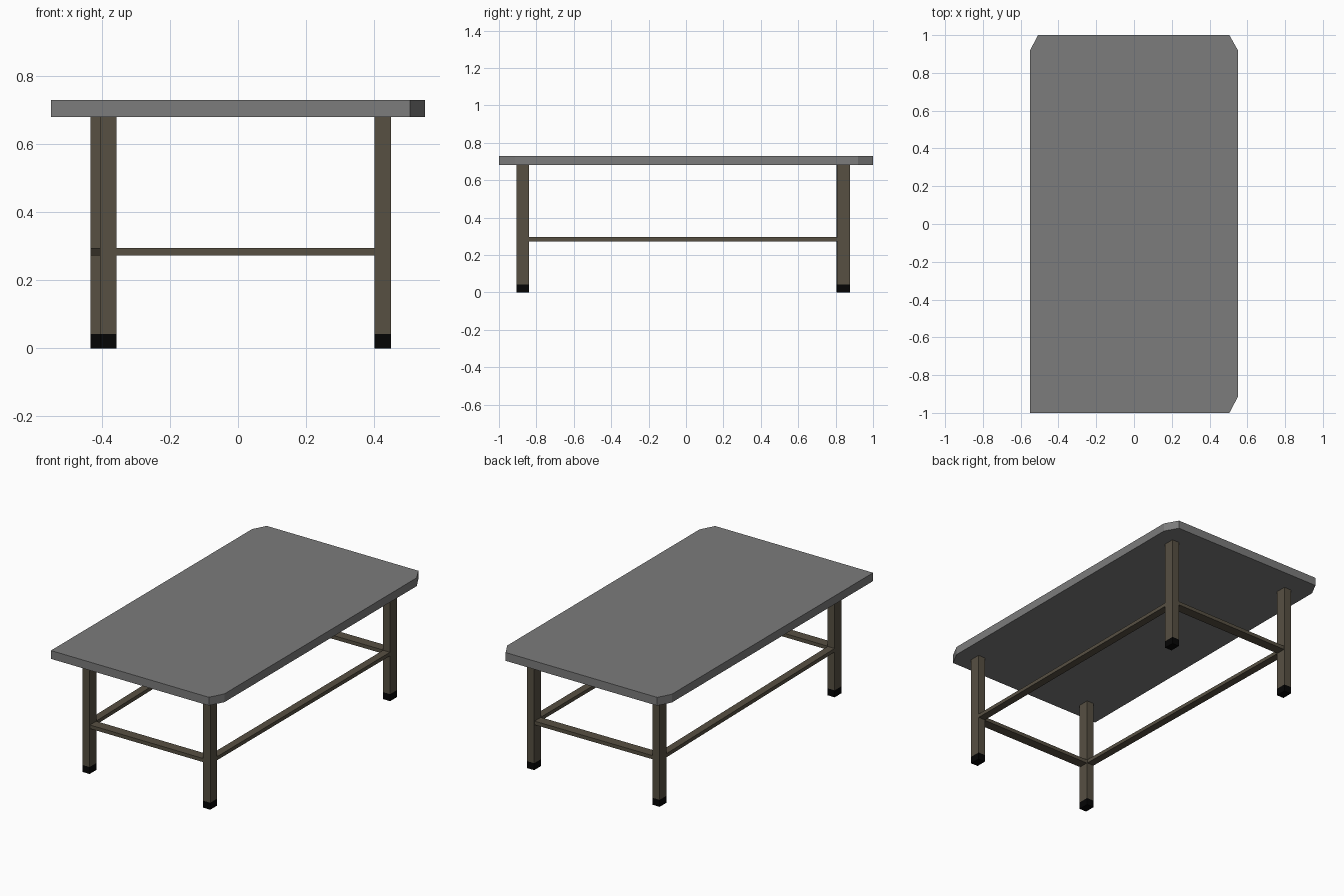
import bpy, bmesh
from mathutils import Vector

if "Cube" in bpy.data.objects:
    bpy.data.objects.remove(bpy.data.objects["Cube"])


def material(name, rgb):
    m = bpy.data.materials.new(name)
    m.diffuse_color = (*rgb, 1)
    m.use_nodes = True
    m.node_tree.nodes["Principled BSDF"].inputs["Base Color"].default_value = m.diffuse_color
    return m


grey = material("grey_top", (0.2, 0.2, 0.2))
brown = material("brown_metal", (0.095, 0.08, 0.055))
black = material("black_rubber", (0.0015, 0.0015, 0.0015))


def prism(name, outline, z0, z1, mat):
    """Extrude a flat outline from z0 up to z1."""
    bm = bmesh.new()
    face = bm.faces.new([bm.verts.new((x, y, z0)) for x, y in outline])
    ext = bmesh.ops.extrude_face_region(bm, geom=[face])
    verts = [v for v in ext["geom"] if isinstance(v, bmesh.types.BMVert)]
    bmesh.ops.translate(bm, verts=verts, vec=(0, 0, z1 - z0))
    bmesh.ops.recalc_face_normals(bm, faces=bm.faces)
    mesh = bpy.data.meshes.new(name)
    bm.to_mesh(mesh)
    bm.free()
    mesh.materials.append(mat)
    ob = bpy.data.objects.new(name, mesh)
    bpy.context.collection.objects.link(ob)
    return ob


def rect(c, w, d):
    x, y = c
    return [(x - w / 2, y - d / 2), (x + w / 2, y - d / 2),
            (x + w / 2, y + d / 2), (x - w / 2, y + d / 2)]


# Tabletop: three clipped corners, one square corner
prism("tabletop", [(-0.55, -1), (0.505, -1), (0.55, -0.915), (0.55, 0.92),
                   (0.505, 1), (-0.508, 1), (-0.55, 0.92)], 0.68, 0.73, grey)

# Legs with rubber feet
LEG_W, LEG_D = 0.048, 0.066
legs = {
    "front_left": Vector((-0.381, -0.873)),
    "front_right": Vector((0.425, -0.873)),
    "back_right": Vector((0.425, 0.843)),
    "back_left": Vector((-0.41, 0.838)),
}
for name, c in legs.items():
    prism(name + "_leg", rect(c, LEG_W, LEG_D), 0.042, 0.68, brown)
    prism(name + "_foot", rect(c, LEG_W, LEG_D), 0, 0.042, black)


# Stretcher rails run from leg to leg
def rail(name, a, b, width):
    a, b = legs[a], legs[b]
    d = (b - a).normalized()
    n = Vector((-d.y, d.x)) * width / 2
    prism(name, [a - n, b - n, b + n, a + n], 0.273, 0.295, brown)


rail("front_rail", "front_left", "front_right", 0.06)
rail("back_rail", "back_left", "back_right", 0.06)
rail("left_rail", "front_left", "back_left", 0.046)
rail("right_rail", "front_right", "back_right", 0.046)
